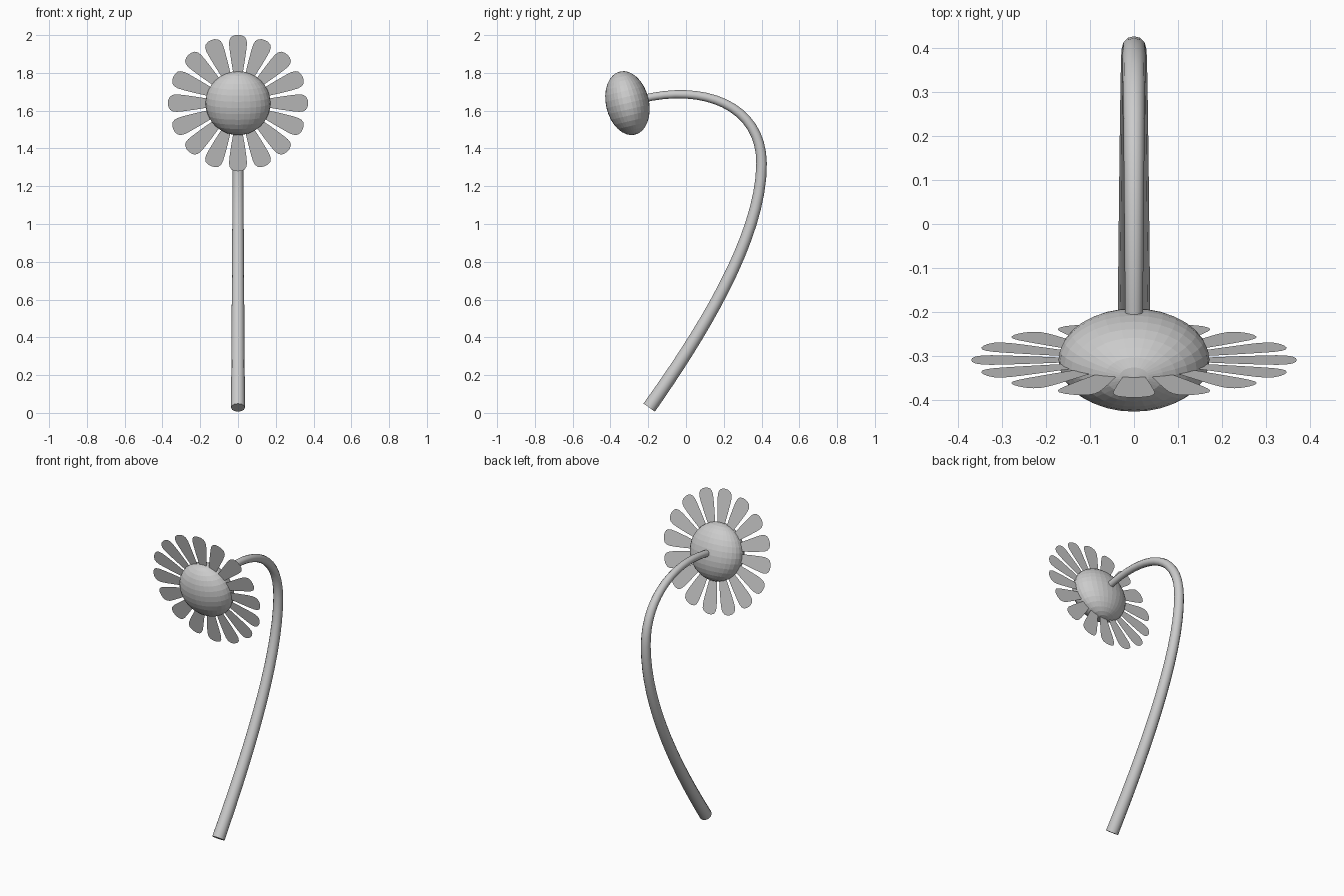
import bpy, bmesh, math
from mathutils import Matrix, Vector

if "Cube" in bpy.data.objects:
    bpy.data.objects.remove(bpy.data.objects["Cube"])

CENTRE = Vector((0, -0.31, 1.64))
TILT = math.radians(13.3)
HEAD = Matrix.Translation(CENTRE) @ Matrix.Rotation(TILT, 4, 'X')


def add_mesh(name, bm):
    mesh = bpy.data.meshes.new(name)
    bm.to_mesh(mesh)
    bm.free()
    obj = bpy.data.objects.new(name, mesh)
    bpy.context.collection.objects.link(obj)
    return obj


# Drooping, tapering stem: (point, left handle, right handle, radius) as (y, z)
stem_points = [
    ((-0.195, 0.028), (-0.45, -0.34), (0.065, 0.395), 0.037),
    ((0.40, 1.32), (0.40, 0.92), (0.40, 1.63), 0.028),
    ((-0.24, 1.66), (-0.50, 1.59), (0.09, 1.745), 0.020),
]
curve = bpy.data.curves.new("stem", 'CURVE')
curve.dimensions = '3D'
curve.bevel_depth = 1.0
curve.bevel_resolution = 4
curve.resolution_u = 16
curve.use_fill_caps = True
spline = curve.splines.new('BEZIER')
spline.bezier_points.add(len(stem_points) - 1)
for p, (co, left, right, radius) in zip(spline.bezier_points, stem_points):
    p.handle_left_type = p.handle_right_type = 'FREE'
    p.co, p.handle_left, p.handle_right = ((0, *v) for v in (co, left, right))
    if co[1] > 1.5:  # the path arrives from behind the head
        p.handle_left, p.handle_right = (0, *right), (0, *left)
    p.radius = radius
stem = bpy.data.objects.new("stem", curve)
bpy.context.collection.objects.link(stem)
bpy.context.view_layer.objects.active = stem
stem.select_set(True)
bpy.ops.object.convert(target='MESH')
bpy.ops.object.shade_smooth_by_angle(angle=math.radians(40))

# Flattened seed head
bm = bmesh.new()
bmesh.ops.create_uvsphere(bm, u_segments=32, v_segments=16, radius=1)
bm.transform(HEAD @ Matrix.Diagonal((0.172, 0.114, 0.172, 1)))
add_mesh("seed_head", bm)

# Ring of flat, round-tipped petals: half outline as (half width, radius)
half = [(0.018, 0.12), (0.026, 0.17), (0.036, 0.23), (0.045, 0.295),
        (0.0475, 0.325), (0.045, 0.345), (0.036, 0.36), (0.018, 0.369)]
outline = half + [(0, 0.371)] + [(-x, r) for x, r in reversed(half)]
bm = bmesh.new()
for i in range(16):
    turn = HEAD @ Matrix.Rotation(math.tau * i / 16, 4, 'Y')
    bm.faces.new([bm.verts.new(turn @ Vector((x, 0, r))) for x, r in outline])
add_mesh("petals", bm)
